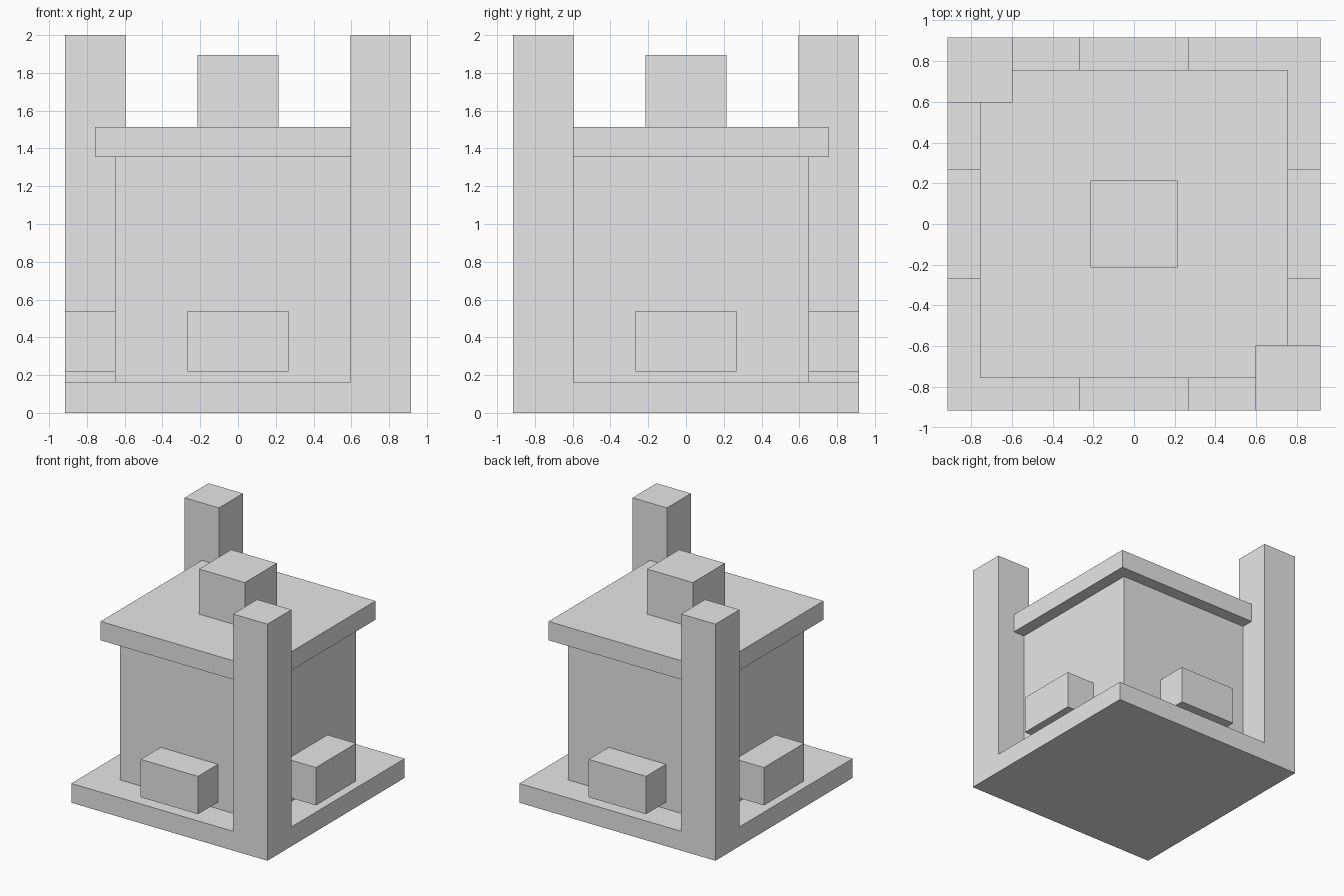
import bpy

default = bpy.data.objects.get("Cube")
if default:
    bpy.data.objects.remove(default, do_unlink=True)

# Single matte grey for the whole model
grey = bpy.data.materials.new("light_grey")
grey.use_nodes = True
colour = (0.8, 0.8, 0.8, 1)
grey.diffuse_color = colour
grey.node_tree.nodes["Principled BSDF"].inputs["Base Color"].default_value = colour


def box(name, x, y, z):
    """Axis-aligned box from (min, max) ranges."""
    spans = (x, y, z)
    bpy.ops.mesh.primitive_cube_add(size=1, location=[(a + b) / 2 for a, b in spans])
    obj = bpy.context.object
    obj.name = name
    obj.scale = [b - a for a, b in spans]
    bpy.ops.object.transform_apply(location=False, rotation=False, scale=True)
    obj.data.materials.append(grey)
    return obj


def centred(half):
    return (-half, half)


EDGE = 0.917        # outer half width
POST = 0.596        # inner face of the corner posts
WALL = 0.65         # half width of the body
BASE_TOP, ROOF_BOTTOM, ROOF_TOP = 0.163, 1.355, 1.514

# Base, body, roof slab and chimney
box("base_slab", centred(EDGE), centred(EDGE), (0, BASE_TOP))
box("body", centred(WALL), centred(WALL), (BASE_TOP, ROOF_BOTTOM))
box("roof_slab", centred(0.756), centred(0.756), (ROOF_BOTTOM, ROOF_TOP))
box("chimney", centred(0.214), centred(0.214), (ROOF_TOP, 1.895))

# Tall posts on two opposite corners
low, high = (-EDGE, -POST), (POST, EDGE)
box("front_left_post", high, low, (0, 2))
box("back_right_post", low, high, (0, 2))

# Ledge blocks, one on each wall
ledge_z = (0.22, 0.54)
along = centred(0.268)
for side, out in (("front", (-EDGE, -WALL)), ("back", (WALL, EDGE))):
    box(side + "_ledge", along, out, ledge_z)
for side, out in (("right", (-EDGE, -WALL)), ("left", (WALL, EDGE))):
    box(side + "_ledge", out, along, ledge_z)
